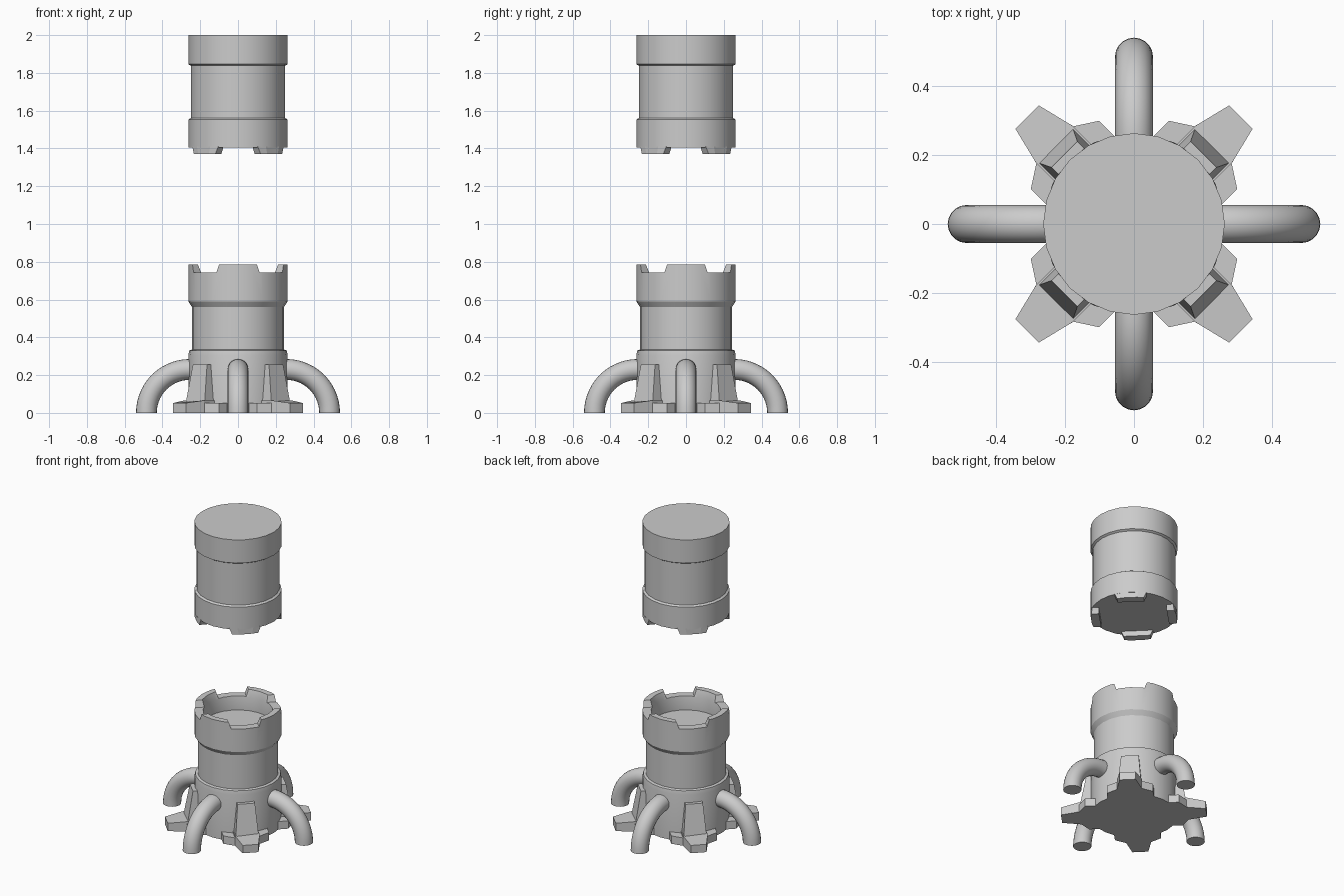
import bpy, bmesh
from math import sin, cos, pi, radians, sqrt

if "Cube" in bpy.data.objects:
    bpy.data.objects.remove(bpy.data.objects["Cube"], do_unlink=True)

grey = bpy.data.materials.new("light grey")
grey.use_nodes = True
grey.diffuse_color = (0.6, 0.6, 0.6, 1)
grey.node_tree.nodes["Principled BSDF"].inputs["Base Color"].default_value = (0.6, 0.6, 0.6, 1)

SIDES = 24
R = 0.263
DIAGONALS = [radians(45 + 90 * i) for i in range(4)]


def finish(name, bm, smooth=None):
    bmesh.ops.recalc_face_normals(bm, faces=bm.faces)
    mesh = bpy.data.meshes.new(name)
    bm.to_mesh(mesh)
    bm.free()
    mesh.materials.append(grey)
    ob = bpy.data.objects.new(name, mesh)
    bpy.context.collection.objects.link(ob)
    if smooth:
        shade(ob, smooth)
    return ob


def shade(ob, angle):
    bpy.ops.object.select_all(action="DESELECT")
    ob.select_set(True)
    bpy.context.view_layer.objects.active = ob
    bpy.ops.object.shade_smooth_by_angle(angle=radians(angle))


def skin(bm, rings):
    """Join equal rings of verts into a capped solid."""
    for a, b in zip(rings, rings[1:]):
        n = len(a)
        for i in range(n):
            j = (i + 1) % n
            bm.faces.new((a[i], a[j], b[j], b[i]))
    bm.faces.new(rings[0])
    bm.faces.new(rings[-1])


def lathe(name, profile):
    bm = bmesh.new()
    skin(bm, [[bm.verts.new((r * cos(2 * pi * i / SIDES), r * sin(2 * pi * i / SIDES), z))
               for i in range(SIDES)] for r, z in profile])
    return finish(name, bm)


def prism(bm, angle, low, z_low, high, z_high):
    """Solid between two outlines given as (outward, sideways), turned by angle."""
    def ring(outline, z):
        zs = z if isinstance(z, list) else [z] * len(outline)
        return [bm.verts.new((u * cos(angle) - v * sin(angle),
                              u * sin(angle) + v * cos(angle), h))
                for (u, v), h in zip(outline, zs)]
    skin(bm, [ring(low, z_low), ring(high, z_high)])


def mirrored(half):
    return half + [(u, -v) for u, v in reversed(half)]


def four(name, *args):
    bm = bmesh.new()
    for angle in DIAGONALS:
        prism(bm, angle, *args)
    return finish(name, bm)


# Lower socket with a hollow top
socket = lathe("lower_socket", [
    (R, 0), (R, 0.305), (0.258, 0.33), (0.243, 0.335), (0.243, 0.56), (R, 0.59),
    (R, 0.785), (0.225, 0.785), (0.21, 0.74), (0.21, 0.65)])

# Tapered notches in the socket rim
cutter = four("notch_cutter",
              mirrored([(0.15, 0.085), (0.35, 0.085)]), 0.743,
              mirrored([(0.15, 0.112), (0.35, 0.112)]), 0.82)
cutter.hide_render = True
mod = socket.modifiers.new("notches", "BOOLEAN")
mod.operation = "DIFFERENCE"
mod.solver = "EXACT"
mod.object = cutter
bpy.context.view_layer.objects.active = socket
bpy.ops.object.modifier_apply(modifier=mod.name)
bpy.data.objects.remove(cutter, do_unlink=True)
shade(socket, 25)

# Upper canister
canister = lathe("upper_canister", [
    (R, 1.405), (R, 1.553), (0.25, 1.561), (0.25, 1.838), (R, 1.846), (R, 2.0)])
shade(canister, 25)


# Locking tabs beneath the canister
def tab_outline(h):
    return mirrored([(0.205, h), (sqrt(R * R - h * h), h), (0.258, h / 2)])


four("locking_tabs", tab_outline(0.08), 1.37, tab_outline(0.097), 1.41)

# Diagonal buttresses, flanges and toes
four("buttresses",
     mirrored([(0.15, 0.075), (0.33, 0.075)]), 0,
     mirrored([(0.15, 0.053), (0.285, 0.053)]), 0.255)
flange = mirrored([(0.15, 0.14), (0.283, 0.14), (0.325, 0.075)])
four("flanges", flange, 0, flange, 0.052)
toe = mirrored([(0.2, 0.075), (0.328, 0.075), (0.438, 0.048)])
four("toes", toe, 0, toe, [0.066, 0.066, 0.052, 0.052, 0.066, 0.066])

# Curved pipes running from the socket to the ground
BEND, PIPE, STEPS, ROUND = 0.23, 0.055, 14, 20
path = [(0.18, BEND, 0)]
path += [(0.255 + BEND * sin(t), BEND * cos(t), t)
         for t in (pi / 2 * i / STEPS for i in range(STEPS + 1))]
for side, turn in (("left", 0), ("back", 90), ("right", 180), ("front", 270)):
    a = radians(turn)
    bm = bmesh.new()
    rings = []
    for u, z, t in path:
        ring = []
        for k in range(ROUND):
            p = 2 * pi * k / ROUND
            out, v = PIPE * cos(p), PIPE * sin(p)
            uu = u + out * sin(t)
            ring.append(bm.verts.new((uu * cos(a) - v * sin(a),
                                      uu * sin(a) + v * cos(a), z + out * cos(t))))
        rings.append(ring)
    skin(bm, rings)
    finish(side + "_pipe", bm, 40)
